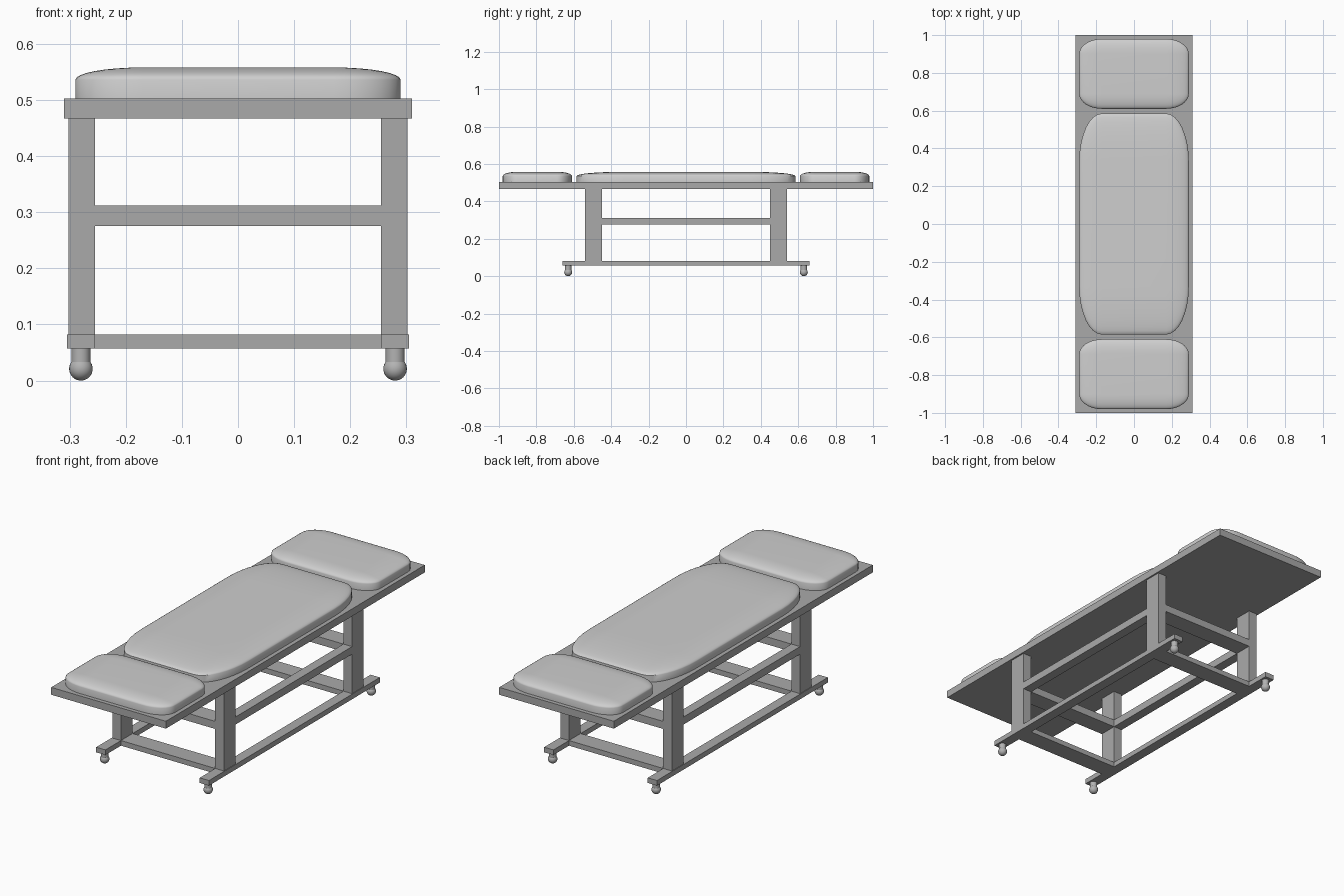
import bpy, bmesh, math

if "Cube" in bpy.data.objects:
    bpy.data.objects.remove(bpy.data.objects["Cube"])


def material(name, v):
    m = bpy.data.materials.new(name)
    m.diffuse_color = (v, v, v, 1)
    m.use_nodes = True
    m.node_tree.nodes["Principled BSDF"].inputs["Base Color"].default_value = m.diffuse_color
    return m


FRAME = material("frame grey", 0.40)
PAD = material("cushion light grey", 0.62)
CASTER = material("caster grey", 0.45)


def finish(name, bm, mat, smooth=False):
    bmesh.ops.recalc_face_normals(bm, faces=bm.faces)
    me = bpy.data.meshes.new(name)
    bm.to_mesh(me)
    bm.free()
    me.materials.append(mat)
    ob = bpy.data.objects.new(name, me)
    bpy.context.collection.objects.link(ob)
    if smooth:
        bpy.ops.object.select_all(action='DESELECT')
        bpy.context.view_layer.objects.active = ob
        ob.select_set(True)
        bpy.ops.object.shade_smooth_by_angle(angle=math.radians(40))
    return ob


def box(name, x0, x1, y0, y1, z0, z1):
    bm = bmesh.new()
    bmesh.ops.create_cube(bm, size=1)
    for v in bm.verts:
        v.co.x = (x0 + x1) / 2 + v.co.x * abs(x1 - x0)
        v.co.y = (y0 + y1) / 2 + v.co.y * abs(y1 - y0)
        v.co.z = (z0 + z1) / 2 + v.co.z * (z1 - z0)
    return finish(name, bm, FRAME)


def cushion(name, y0, y1):
    """Pad with elliptical corners and a softly rounded top."""
    hx, hy, cy = 0.29, (y1 - y0) / 2, (y0 + y1) / 2
    rx, ry, rz = 0.12, 0.43 * hy, 0.022
    n, top, base = 8, 0.558, 0.503
    levels = [(base, 1.0)]
    for i in range(n + 1):
        a = math.pi / 2 * i / n
        levels.append((top - rz + rz * math.sin(a), math.cos(a)))
    bm = bmesh.new()
    rings = []
    for z, s in levels:
        ring = []
        for q, (sx, sy) in enumerate(((1, 1), (-1, 1), (-1, -1), (1, -1))):
            for k in range(n + 1):
                a = math.pi / 2 * (q + k / n)
                ring.append(bm.verts.new((sx * (hx - rx) + rx * s * math.cos(a),
                                          cy + sy * (hy - ry) + ry * s * math.sin(a), z)))
        rings.append(ring)
    for a, b in zip(rings, rings[1:]):
        for i in range(len(a)):
            j = (i + 1) % len(a)
            bm.faces.new((a[i], a[j], b[j], b[i]))
    bm.faces.new(rings[0][::-1])
    bm.faces.new(rings[-1])
    bmesh.ops.remove_doubles(bm, verts=bm.verts, dist=0.0001)
    return finish(name, bm, PAD, True)


# Table top and its three pads
box("table_top", -0.31, 0.31, -1, 1, 0.467, 0.503)
cushion("head_cushion", 0.61, 0.98)
cushion("body_cushion", -0.585, 0.585)
cushion("foot_cushion", -0.98, -0.61)

for s, side in ((-1, "left"), (1, "right")):
    # Long rails
    box(side + "_base_rail", s * 0.255, s * 0.305, -0.66, 0.66, 0.057, 0.082)
    box(side + "_middle_rail", s * 0.255, s * 0.302, -0.45, 0.45, 0.275, 0.312)
    for t, end in ((-1, "front"), (1, "back")):
        box(f"{end}_{side}_leg", s * 0.255, s * 0.302, t * 0.45, t * 0.54, 0.082, 0.467)
        # Caster: stem and ball
        bm = bmesh.new()
        r = bmesh.ops.create_cone(bm, cap_ends=True, segments=24, radius1=0.017,
                                  radius2=0.017, depth=0.035)
        bmesh.ops.translate(bm, verts=r["verts"], vec=(s * 0.28, t * 0.63, 0.0395))
        r = bmesh.ops.create_uvsphere(bm, u_segments=24, v_segments=16, radius=0.021)
        bmesh.ops.translate(bm, verts=r["verts"], vec=(s * 0.28, t * 0.63, 0.021))
        finish(f"{end}_{side}_caster", bm, CASTER, True)

# Cross bars between the legs
for t, end in ((-1, "front"), (1, "back")):
    box(end + "_base_bar", -0.255, 0.255, t * 0.45, t * 0.54, 0.057, 0.082)
    box(end + "_middle_bar", -0.255, 0.255, t * 0.45, t * 0.54, 0.275, 0.312)
